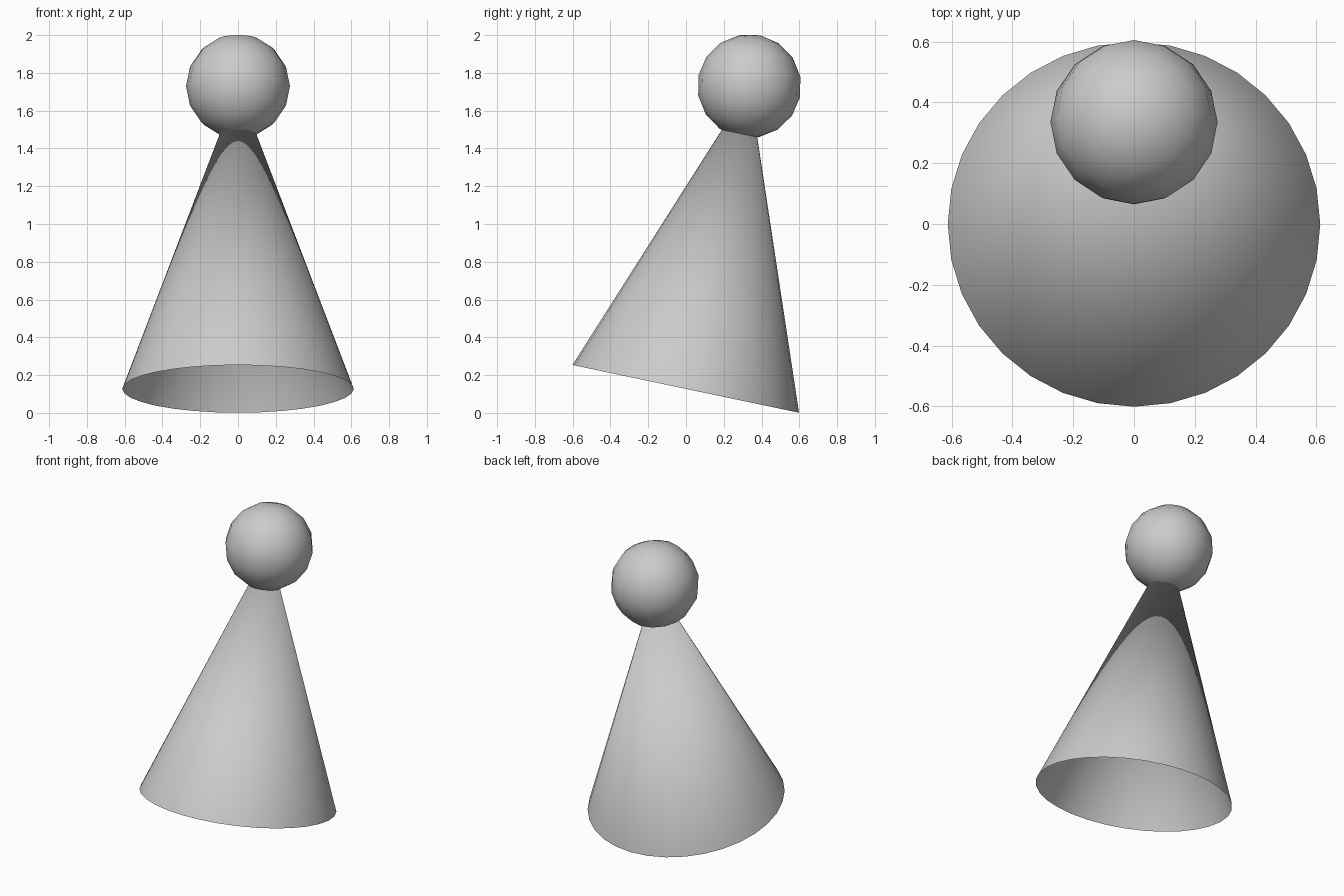
import bpy
from math import radians
from mathutils import Vector

if "Cube" in bpy.data.objects:
    bpy.data.objects.remove(bpy.data.objects["Cube"])

base = Vector((0, 0, 0.127))      # centre of the open rim
tip = Vector((0, 0.335, 1.73))    # cone apex and ball centre
tilt = (radians(-11.9), 0, 0)
height = (tip - base).length


def finish(name):
    ob = bpy.context.object
    ob.name = name
    bpy.ops.object.shade_smooth()
    return ob


# Hollow cone body, open underneath
bpy.ops.mesh.primitive_cone_add(vertices=32, radius1=0.613, radius2=0, depth=height,
                                end_fill_type='NOTHING', location=(base + tip) / 2, rotation=tilt)
finish("cone_body")

# Ball on the tip, sharing the cone's tilt
bpy.ops.mesh.primitive_uv_sphere_add(segments=16, ring_count=8, radius=0.275,
                                     location=tip, rotation=tilt)
finish("ball_top")
